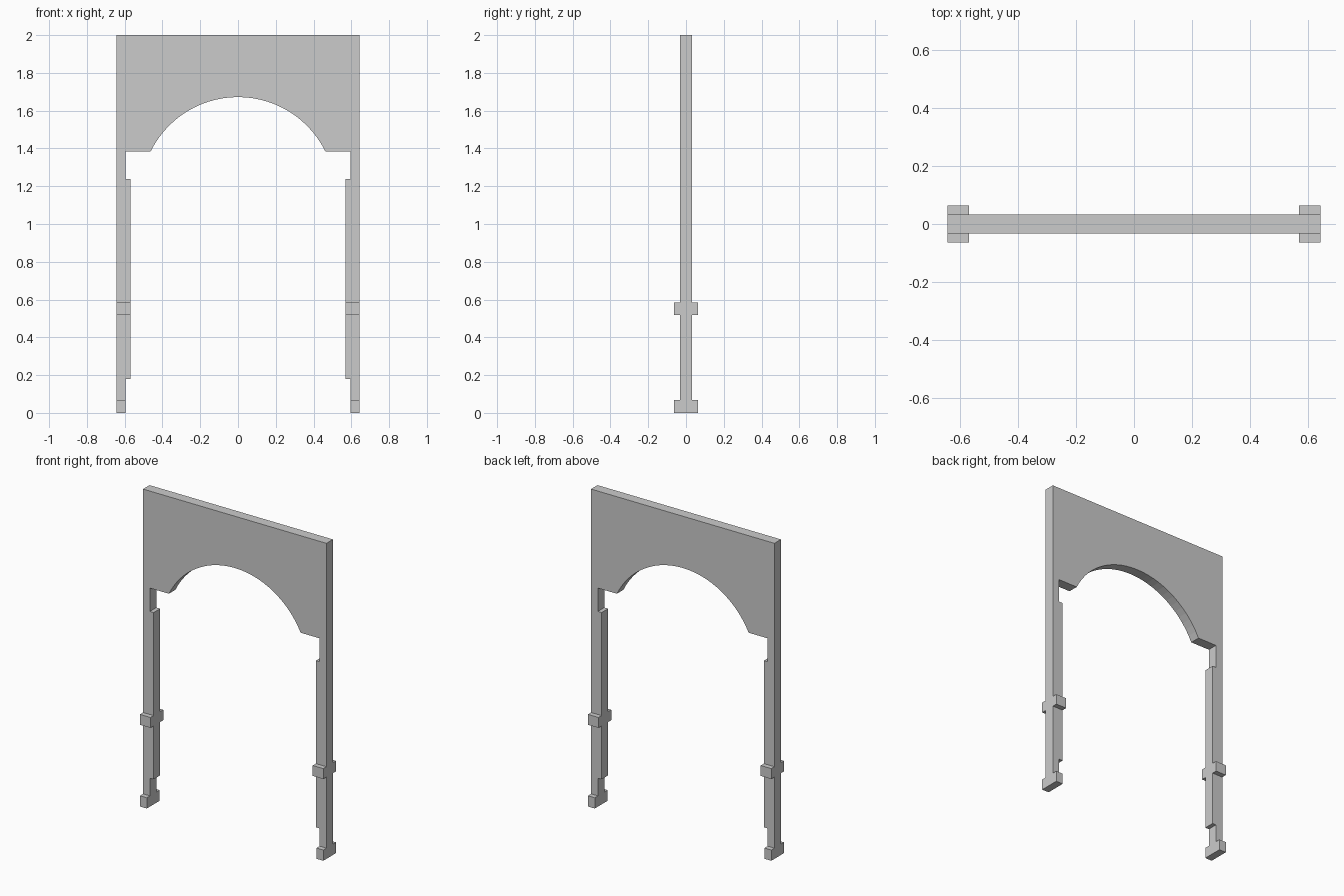
import bpy, bmesh, math

if "Cube" in bpy.data.objects:
    bpy.data.objects.remove(bpy.data.objects["Cube"])

OUT, LEG, STRIP = 0.643, 0.595, 0.569   # half widths: outer, leg inner, door stop
DEPTH, BLOCK_DEPTH = 0.0325, 0.064      # half depths


def finish(name, bm):
    bmesh.ops.recalc_face_normals(bm, faces=bm.faces)
    mesh = bpy.data.meshes.new(name)
    bm.to_mesh(mesh)
    bm.free()
    obj = bpy.data.objects.new(name, mesh)
    bpy.context.collection.objects.link(obj)
    return obj


def extrude_profile(name, points, half_depth):
    bm = bmesh.new()
    face = bm.faces.new([bm.verts.new((x, -half_depth, z)) for x, z in points])
    geom = bmesh.ops.extrude_face_region(bm, geom=[face])["geom"]
    verts = [g for g in geom if isinstance(g, bmesh.types.BMVert)]
    bmesh.ops.translate(bm, verts=verts, vec=(0, 2 * half_depth, 0))
    return finish(name, bm)


def block(name, x0, x1, y0, y1, z0, z1):
    bm = bmesh.new()
    bmesh.ops.create_cube(bm, size=1)
    for v in bm.verts:
        v.co = (x0 if v.co.x < 0 else x1,
                y0 if v.co.y < 0 else y1,
                z0 if v.co.z < 0 else z1)
    return finish(name, bm)


# Arched frame: stepped legs, shoulders and a shallow circular arch
half, spring, apex = 0.462, 1.385, 1.672
rise = apex - spring
radius = (half ** 2 + rise ** 2) / (2 * rise)
sweep = math.asin(half / radius)
right = [(OUT, 2), (OUT, 0), (LEG, 0), (LEG, 0.18), (STRIP, 0.18),
         (STRIP, 1.237), (LEG, 1.237), (LEG, spring)]
steps = 28
arch = []
for i in range(steps + 1):
    a = sweep * (1 - 2 * i / steps)
    arch.append((radius * math.sin(a), apex - radius + radius * math.cos(a)))
left = [(-x, z) for x, z in reversed(right)]
extrude_profile("arched_frame", right + arch + left, DEPTH)

# Foot and mid-height blocks projecting from the front and back of each leg
for part, inner, z0, z1 in (("foot_block", LEG, 0, 0.068),
                            ("mid_block", STRIP, 0.518, 0.584)):
    for side, sx in (("left", -1), ("right", 1)):
        x0, x1 = sorted((sx * inner, sx * OUT))
        block(f"{part}_{side}_front", x0, x1, -BLOCK_DEPTH, -DEPTH, z0, z1)
        block(f"{part}_{side}_back", x0, x1, DEPTH, BLOCK_DEPTH, z0, z1)
